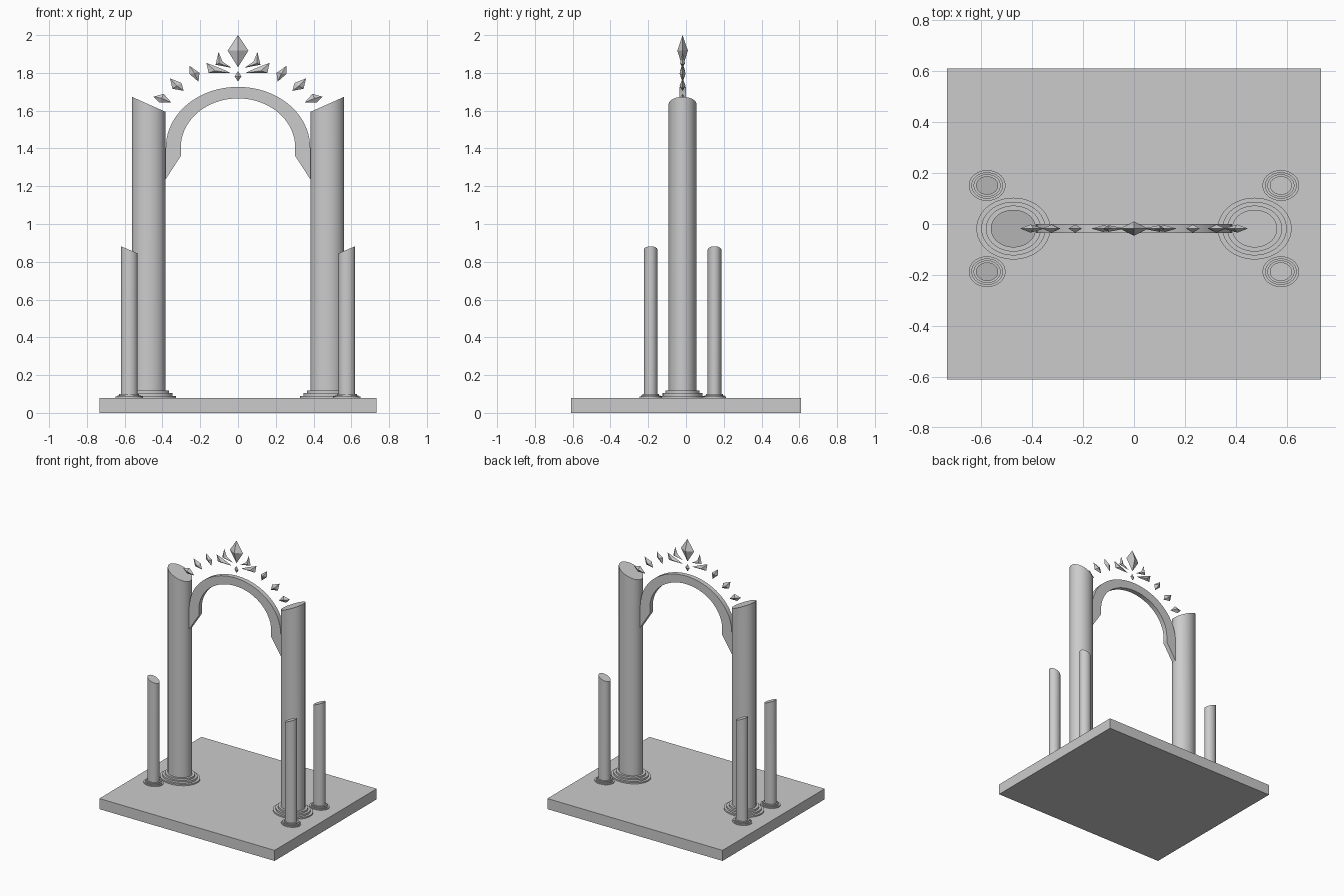
import bpy, bmesh, math

if "Cube" in bpy.data.objects:
    bpy.data.objects.remove(bpy.data.objects["Cube"])

YC = -0.018      # depth position of the arch line
SQ = 0.835       # columns are slightly flattened in y


def finish(bm, name, smooth=False):
    bmesh.ops.recalc_face_normals(bm, faces=bm.faces[:])
    me = bpy.data.meshes.new(name)
    bm.to_mesh(me)
    bm.free()
    ob = bpy.data.objects.new(name, me)
    bpy.context.collection.objects.link(ob)
    if smooth:
        bpy.ops.object.select_all(action='DESELECT')
        ob.select_set(True)
        bpy.context.view_layer.objects.active = ob
        bpy.ops.object.shade_smooth_by_angle(angle=math.radians(35))
    return ob


def prism(name, pts, y0, y1):
    """Extrude an xz outline along y."""
    bm = bmesh.new()
    a = [bm.verts.new((x, y0, z)) for x, z in pts]
    b = [bm.verts.new((x, y1, z)) for x, z in pts]
    bm.faces.new(a)
    bm.faces.new(b[::-1])
    n = len(pts)
    for i in range(n):
        bm.faces.new((a[i], a[(i + 1) % n], b[(i + 1) % n], b[i]))
    return finish(bm, name, True)


def column(name, x, y, steps, r, z_out, z_in, n=48):
    """Stepped foot plus a shaft with a slanted cut, high on the outer side."""
    side = math.copysign(1, x)
    prof, z = [], 0.08
    for sr, sz in steps:
        prof += [(sr, z), (sr, sz)]
        z = sz
    prof += [(r, z), (r, None)]
    bm = bmesh.new()
    rings = []
    for pr, pz in prof:
        ring = []
        for i in range(n):
            c, s = math.cos(2 * math.pi * i / n), math.sin(2 * math.pi * i / n)
            h = pz
            if h is None:
                h = (z_out + z_in) / 2 + side * c * (z_out - z_in) / 2
            ring.append(bm.verts.new((x + pr * c, y + pr * s * SQ, h)))
        rings.append(ring)
    for a, b in zip(rings, rings[1:]):
        for i in range(n):
            j = (i + 1) % n
            bm.faces.new((a[i], a[j], b[j], b[i]))
    bm.faces.new(rings[0][::-1])
    bm.faces.new(rings[-1])
    finish(bm, name, True)


def gem(name, pts, depth):
    """Four-cornered xz outline raised to a point at front and back."""
    cx, cz = (pts[1][0] + pts[3][0]) / 2, (pts[1][1] + pts[3][1]) / 2
    bm = bmesh.new()
    rim = [bm.verts.new((x, YC, z)) for x, z in pts]
    for y in (-depth, depth):
        tip = bm.verts.new((cx, YC + y, cz))
        for i in range(4):
            bm.faces.new((rim[i], rim[(i + 1) % 4], tip))
    finish(bm, name)


# Base slab
prism("base_slab", [(-.733, 0), (.733, 0), (.733, .08), (-.733, .08)], -.61, .61)

# Columns
for s, side in ((-1, "left"), (1, "right")):
    column(side + "_main_column", s * .473, YC,
           [(.145, .09), (.126, .104), (.108, .118)], .0885, 1.673, 1.594)
    for dy, pos in ((-.169, "front"), (.169, "back")):
        column(f"{side}_{pos}_small_column", s * .576, YC + dy,
               [(.072, .086), (.062, .093), (.053, .1)], .0435, .882, .845)

# Arch band
N = 40
angles = [math.pi * i / N for i in range(N + 1)]
outer = [(.382 * math.cos(t), 1.405 + .321 * math.sin(t)) for t in angles]
inner = [(.303 * math.cos(t), 1.405 + .26 * math.sin(t)) for t in angles]
prism("arch_band", outer + inner[::-1], YC - .0175, YC + .0175)

# Brackets under the arch
for s, side in ((-1, "left"), (1, "right")):
    pts = [(.384, 1.405), (.303, 1.405), (.303, 1.36), (.384, 1.235)]
    prism(side + "_arch_bracket", [(s * x, z) for x, z in pts], YC - .0175, YC + .0175)

# Floating gems and petals
gem("crown_gem", [(0, 2), (.055, 1.918), (0, 1.83), (-.055, 1.918)], .028)
gem("small_center_gem", [(0, 1.808), (.018, 1.782), (0, 1.755), (-.018, 1.782)], .012)
shapes = {
    "upper_gem": ([(.257, 1.838), (.204, 1.80), (.209, 1.753), (.257, 1.795)], .016),
    "middle_gem": ([(.36, 1.771), (.299, 1.747), (.288, 1.705), (.347, 1.716)], .016),
    "lower_gem": ([(.447, 1.674), (.394, 1.689), (.352, 1.642), (.415, 1.642)], .016),
    "upper_petal": ([(.103, 1.911), (.082, 1.859), (.034, 1.827), (.119, 1.843)], .013),
    "lower_petal": ([(.167, 1.853), (.087, 1.822), (.04, 1.80), (.156, 1.80)], .013),
}
for s, side in ((-1, "left"), (1, "right")):
    for name, (pts, d) in shapes.items():
        gem(f"{side}_{name}", [(s * x, z) for x, z in pts], d)
